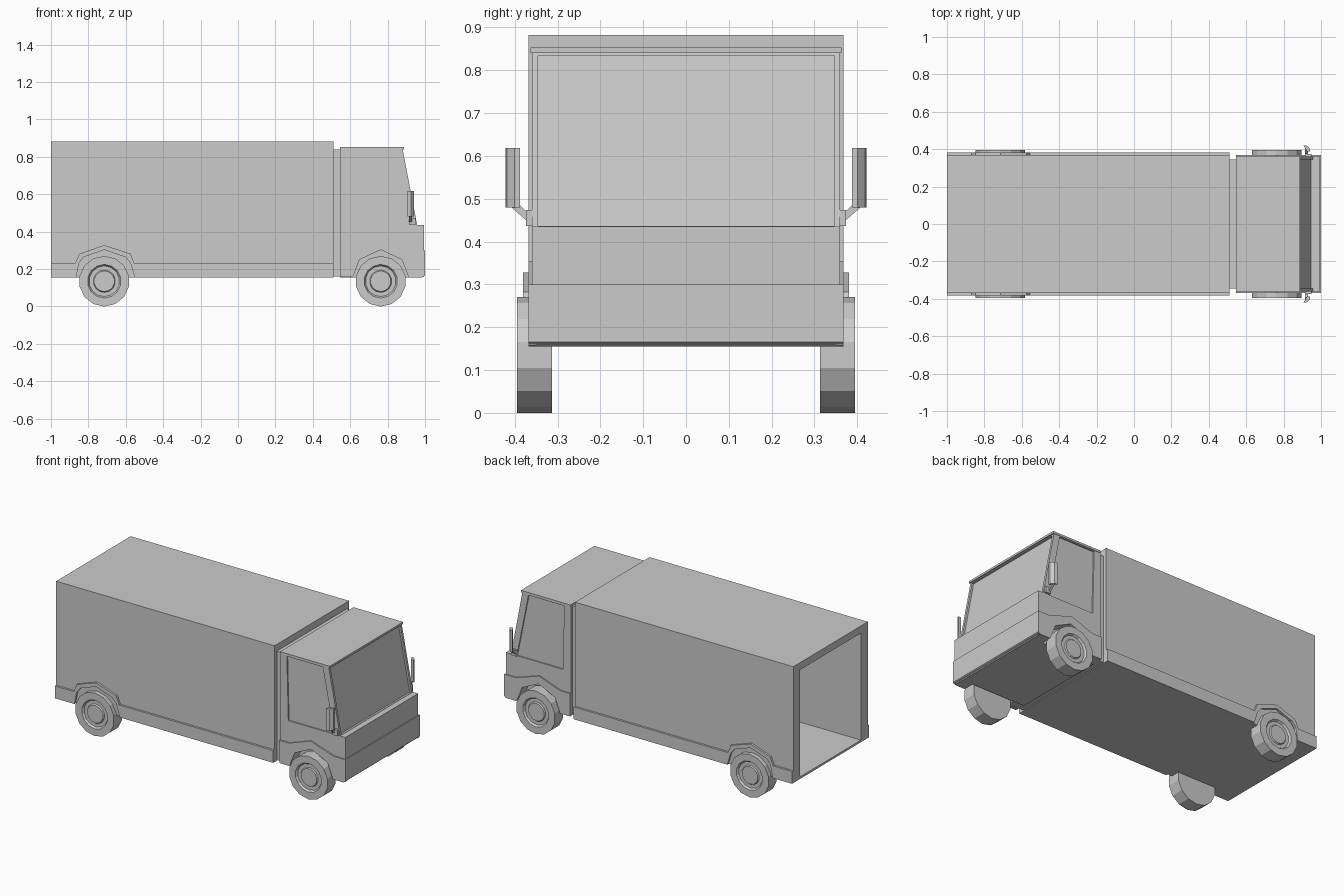
import bpy, bmesh, math
from mathutils import Vector

if "Cube" in bpy.data.objects:
    bpy.data.objects.remove(bpy.data.objects["Cube"])

paint = bpy.data.materials.new("grey")
paint.diffuse_color = (0.6, 0.6, 0.6, 1)
paint.use_nodes = True
paint.node_tree.nodes["Principled BSDF"].inputs["Base Color"].default_value = paint.diffuse_color


def finish(name, bm):
    bmesh.ops.recalc_face_normals(bm, faces=bm.faces)
    me = bpy.data.meshes.new(name)
    bm.to_mesh(me)
    bm.free()
    me.materials.append(paint)
    ob = bpy.data.objects.new(name, me)
    bpy.context.collection.objects.link(ob)
    return ob


def prism(name, pts, a, b, axis="y"):
    """Extrude a closed profile from a to b: (x, z) along y, or (y, z) along x."""
    bm = bmesh.new()
    place = (lambda p, t: (p[0], t, p[1])) if axis == "y" else (lambda p, t: (t, p[0], p[1]))
    lo = [bm.verts.new(place(p, a)) for p in pts]
    hi = [bm.verts.new(place(p, b)) for p in pts]
    bm.faces.new(lo)
    bm.faces.new(hi[::-1])
    for i in range(len(pts)):
        j = (i + 1) % len(pts)
        bm.faces.new((lo[i], lo[j], hi[j], hi[i]))
    return finish(name, bm)


def box(name, x, y, z):
    return prism(name, [(x[0], z[0]), (x[1], z[0]), (x[1], z[1]), (x[0], z[1])], *y)


def cut(ob, cutter):
    mod = ob.modifiers.new("cut", "BOOLEAN")
    mod.operation = "DIFFERENCE"
    mod.solver = "EXACT"
    mod.object = cutter
    cutter.hide_render = True
    cutter.hide_set(True)


def lathe(name, rings, cx, cz, n=14):
    """Revolve (radius, y) rings about a y axis, with a vertex at the bottom."""
    bm = bmesh.new()
    loops = [[bm.verts.new((cx + r * math.sin(2 * math.pi * i / n), y,
                            cz - r * math.cos(2 * math.pi * i / n))) for i in range(n)]
             for r, y in rings]
    for a, b in zip(loops, loops[1:]):
        for i in range(n):
            j = (i + 1) % n
            bm.faces.new((a[i], a[j], b[j], b[i]))
    bm.faces.new(loops[0])
    bm.faces.new(loops[-1])
    return finish(name, bm)


REAR, FRONT = -0.715, 0.763   # axle positions

# Cargo body, open at the rear
cargo = box("cargo_box", (-1, 0.51), (-0.368, 0.368), (0.155, 0.882))
cut(cargo, box("cargo_cutter", (-1.1, 0.485), (-0.30, 0.30), (0.168, 0.837)))

# Link between cargo body and cab
box("cab_link", (0.50, 0.56), (-0.345, 0.345), (0.16, 0.84))

# Cab: upper shell and wider lower shell with bumper
cab = prism("cab_upper", [(0.545, 0.16), (0.545, 0.842), (0.88, 0.842), (0.958, 0.435),
                          (0.994, 0.435), (0.994, 0.16)], -0.36, 0.36)
box("cab_roof", (0.545, 0.888), (-0.363, 0.363), (0.84, 0.853))

# Windscreen recess
slope = Vector((0.958 - 0.88, 0.435 - 0.842))
top, low = Vector((0.88, 0.842)) + slope * 0.02, Vector((0.958, 0.435)) - slope * 0.004
back, ahead = Vector((-0.012, 0)), Vector((0.05, 0))
cut(cab, prism("windscreen_cutter", [top + back, top + ahead, low + ahead, low + back],
               -0.345, 0.345))

# Wheel openings
arch = [(-0.15, 0.10), (-0.15, 0.155), (-0.113, 0.25), (0, 0.303), (0.113, 0.25),
        (0.15, 0.155), (0.15, 0.10)]

for s, side in ((-1, "right"), (1, "left")):
    # Lower cab side panel, rising over the wheel
    prism("cab_side_panel_" + side,
          [(0.545, 0.158), (0.545, 0.30), (0.61, 0.30), (0.76, 0.353), (0.92, 0.30),
           (0.995, 0.30), (0.995, 0.158)] + [(FRONT + x, max(z, 0.158)) for x, z in arch[-2:0:-1]],
          s * 0.35, s * 0.368)
    cut(cab, prism("well_cutter_" + side, [(FRONT + x, z) for x, z in arch], s * 0.30, s * 0.45))
    # Side window recess
    cut(cab, prism("window_cutter_" + side,
                   [(0.60, 0.435), (0.59, 0.834), (0.838, 0.834), (0.918, 0.435)],
                   s * 0.352, s * 0.40))
    # Cargo skirt with wheel arch
    prism("cargo_skirt_" + side,
          [(-1, 0.155), (-1, 0.232), (-0.87, 0.232), (-0.848, 0.282), (REAR, 0.328),
           (-0.575, 0.282), (-0.555, 0.232), (0.51, 0.232), (0.51, 0.155), (-0.552, 0.155),
           (-0.575, 0.232), (-0.602, 0.264), (REAR, 0.303), (-0.825, 0.264), (-0.85, 0.232),
           (-0.865, 0.155)],
          s * 0.36, s * 0.381)
    # Wheels: flat tyre, recessed rim and hub
    for cx, end in ((REAR, "rear"), (FRONT, "front")):
        lathe(f"wheel_{end}_{side}",
              [(0.135, s * 0.313), (0.135, s * 0.395), (0.09, s * 0.395), (0.082, s * 0.383),
               (0.06, s * 0.383), (0.055, s * 0.390)], cx, 0.135)
    # Mirror: foot, slanted arm and tall head
    box("mirror_foot_" + side, (0.915, 0.95), (s * 0.35, s * 0.374), (0.436, 0.474))
    prism("mirror_arm_" + side,
          [(s * 0.37, 0.447), (s * 0.37, 0.468), (s * 0.393, 0.49), (s * 0.41, 0.482)],
          0.915, 0.93, axis="x")
    bm = bmesh.new()
    outline = [(0.905, 0.421), (0.925, 0.418), (0.942, 0.400), (0.942, 0.388), (0.925, 0.388)]
    rows = [[bm.verts.new((x, s * y, z)) for x, y in outline] for z in (0.48, 0.618)]
    bm.faces.new(rows[0])
    bm.faces.new(rows[1])
    for i in range(5):
        j = (i + 1) % 5
        bm.faces.new((rows[0][i], rows[0][j], rows[1][j], rows[1][i]))
    finish("mirror_head_" + side, bm)

# Front bumper with chamfered lower edge, and cab floor
prism("bumper", [(0.915, 0.155), (0.915, 0.17), (0.97, 0.30), (1, 0.30), (1, 0.166), (0.985, 0.155)],
      -0.368, 0.368)
box("cab_floor", (0.545, 0.95), (-0.30, 0.30), (0.155, 0.17))
